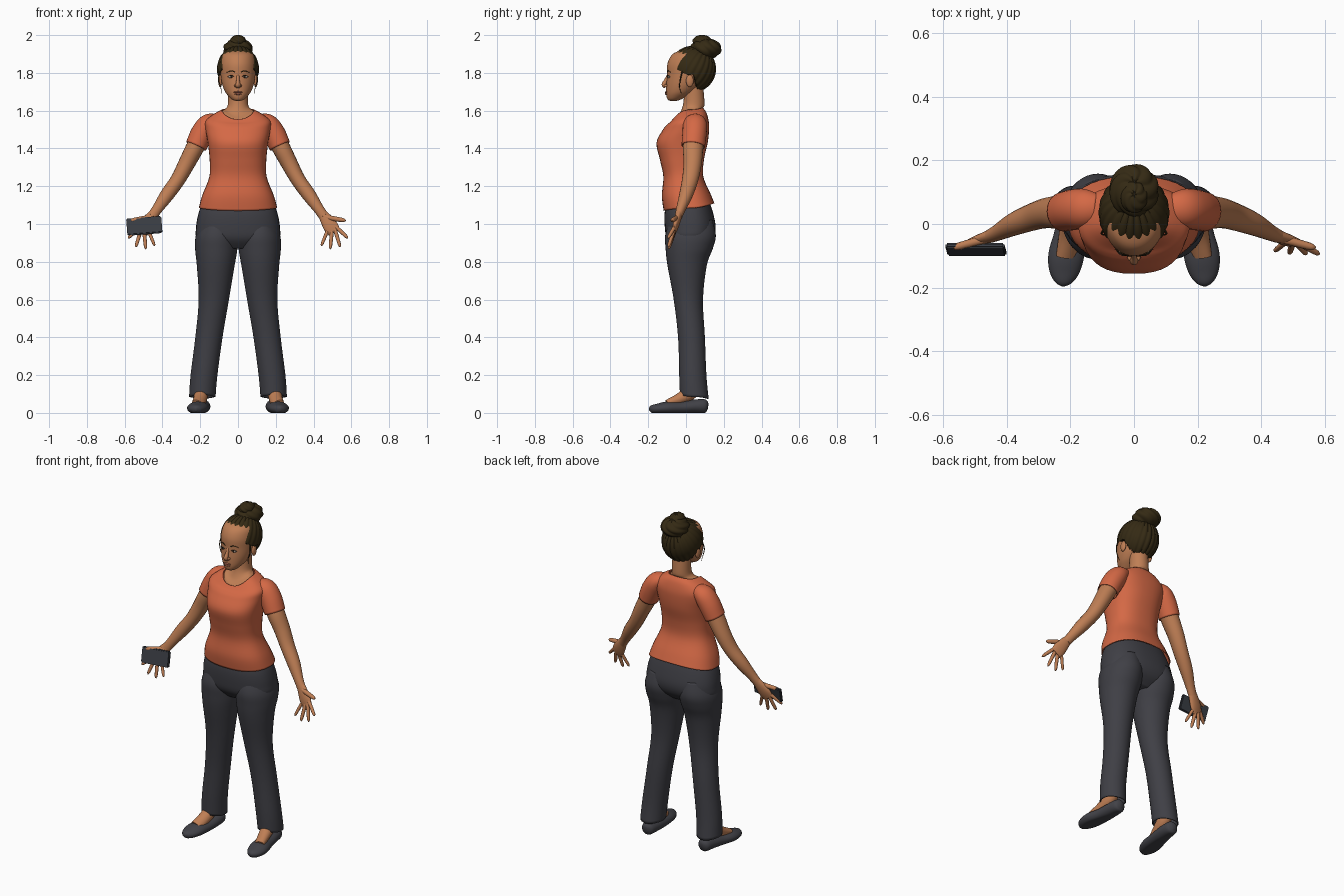
import bpy
import bmesh
import math
from mathutils import Matrix, Vector

cube = bpy.data.objects.get("Cube")
if cube:
    bpy.data.objects.remove(cube)


def material(name, *rgb):
    mat = bpy.data.materials.new(name)
    mat.use_nodes = True
    mat.diffuse_color = (*rgb, 1)
    mat.node_tree.nodes["Principled BSDF"].inputs["Base Color"].default_value = (*rgb, 1)
    return mat


SKIN = material("warm skin", .52, .21, .09)
HAIR = material("dark brown hair", .035, .023, .007)
SHIRT = material("orange cloth", .66, .14, .06)
TROUSER = material("charcoal cloth", .05, .05, .06)
SHOE = material("dark shoe", .055, .055, .065)
PHONE = material("slate phone", .04, .045, .055)
LIP = material("lip", .40, .13, .075)
WHITE = material("eye white", .45, .38, .33)
DARK = material("iris brown", .03, .018, .01)


def finish(name, bm, mat, mirror=False, shell=0):
    """Turn a bmesh into a smooth object, optionally mirrored or thickened."""
    bmesh.ops.recalc_face_normals(bm, faces=bm.faces)
    mesh = bpy.data.meshes.new(name)
    bm.to_mesh(mesh)
    bm.free()
    mesh.materials.append(mat)
    mesh.shade_smooth()
    mesh.set_sharp_from_angle(angle=math.radians(50))
    obj = bpy.data.objects.new(name, mesh)
    bpy.context.collection.objects.link(obj)
    if shell:
        mod = obj.modifiers.new("thickness", "SOLIDIFY")
        mod.thickness = shell
        mod.offset = -1
    if mirror:
        mod = obj.modifiers.new("other side", "MIRROR")
        mod.use_mirror_merge = False
    return obj


def spline(rows, steps):
    """Smooth interpolation through rows of numbers."""
    out = []
    last = len(rows) - 1
    for i in range(last):
        a, b, c, d = (rows[max(0, min(last, i + k))] for k in (-1, 0, 1, 2))
        for s in range(steps):
            t = s / steps
            out.append([q + t / 2 * (r - p + t * (2 * p - 5 * q + 4 * r - w + t * (3 * (q - r) + w - p)))
                        for p, q, r, w in zip(a, b, c, d)])
    return out + [list(rows[-1])]


def bridge(rings, cap):
    bm = bmesh.new()
    loops = [[bm.verts.new(p) for p in ring] for ring in rings]
    n = len(loops[0])
    for lo, hi in zip(loops, loops[1:]):
        for j in range(n):
            k = (j + 1) % n
            bm.faces.new((lo[j], lo[k], hi[k], hi[j]))
    if cap:
        bm.faces.new(loops[0])
        bm.faces.new(loops[-1])
    return bm


def circle(n, power=1):
    for j in range(n):
        a = math.tau * j / n
        yield [math.copysign(abs(v) ** power, v) for v in (math.cos(a), math.sin(a))]


def stack(name, mat, rows, power=1, cap=True, n=40, **kw):
    """Rows: height, centre x, half width, front y, back y, front dip, back rise."""
    rows = [tuple(r) + (0,) * (7 - len(r)) for r in rows]
    rings = []
    for z, cx, rx, front, back, dip, rise in spline(rows, 5):
        rings.append([(cx + rx * c, (front + back) / 2 + s * (back - front) / 2,
                       z + s * s * (rise if s > 0 else dip)) for c, s in circle(n, power)])
    return finish(name, bridge(rings, cap), mat, **kw)


def tube(name, mat, rows, cap=True, n=20, floor=False, **kw):
    """Rows: x, y, z, width radius, depth radius, swept along the path."""
    rows = spline(rows, 5)
    pts = [Vector(r[:3]) for r in rows]
    rings = []
    for i, (p, r) in enumerate(zip(pts, rows)):
        t = (pts[min(i + 1, len(pts) - 1)] - pts[max(i - 1, 0)]).normalized()
        side = t.cross(Vector((0, 0, 1) if floor else (0, 1, 0))).normalized()
        up = side.cross(t)
        ring = [p + side * r[3] * c + up * r[4] * s for c, s in circle(n)]
        if floor:
            for v in ring:
                v.z = max(v.z, 0)
        rings.append(ring)
    return finish(name, bridge(rings, cap), mat, **kw)


def ball(name, mat, centre, size, tilt=0, shape=None, n=24, **kw):
    """Ellipsoid; shape(vertex) may reshape the unit sphere first."""
    bm = bmesh.new()
    bmesh.ops.create_uvsphere(bm, u_segments=n * 2, v_segments=n, radius=1)
    for v in bm.verts:
        if shape:
            v.co *= shape(v.co)
    bm.transform(Matrix.Translation(centre) @ Matrix.Diagonal((*size, 1)) @ Matrix.Rotation(tilt, 4, "X"))
    return finish(name, bm, mat, **kw)


# Shirt body and sleeves
stack("shirt_body", SHIRT, [
    (1.085, 0, .208, -.118, .15, -.015, .025), (1.15, 0, .19, -.128, .13, 0, .01),
    (1.25, 0, .152, -.12, .092), (1.34, 0, .15, -.138, .095), (1.43, 0, .16, -.156, .115),
    (1.50, 0, .172, -.122, .122), (1.545, 0, .172, -.102, .12, -.02, 0),
    (1.578, 0, .135, -.086, .108, -.04, .012), (1.605, 0, .088, -.07, .09, -.05, .01)],
    power=.82, cap=False, shell=.006)
tube("sleeve", SHIRT, [(.11, .048, 1.55, .035, .045), (.155, .048, 1.53, .054, .062),
                       (.19, .045, 1.48, .06, .064), (.222, .038, 1.412, .057, .062)],
     cap=False, n=28, mirror=True, shell=.005)

# Trousers
stack("trouser_hips", TROUSER, [
    (1.13, 0, .18, -.095, .12), (1.06, 0, .208, -.113, .143), (.98, 0, .222, -.112, .157),
    (.92, 0, .212, -.1, .14), (.87, 0, .1, -.06, .09)], power=.85)
stack("trouser_leg", TROUSER, [
    (1.02, .11, .08, -.085, .14), (.94, .113, .11, -.11, .158), (.87, .115, .112, -.108, .142),
    (.78, .118, .1, -.098, .11), (.6, .128, .08, -.065, .09), (.4, .154, .072, -.042, .1),
    (.2, .18, .071, -.036, .108), (.085, .189, .07, -.032, .12, .01, -.01)],
    cap=False, mirror=True, shell=.006)

# Feet and slip-on shoes
tube("foot", SKIN, [(.19, .045, .2, .038, .042), (.192, .03, .12, .038, .042),
                    (.2, -.03, .075, .036, .032), (.212, -.1, .045, .034, .022)], mirror=True)
tube("shoe", SHOE, [
    (.188, .117, .035, .012, .015), (.189, .1, .036, .036, .036), (.192, .04, .034, .046, .036),
    (.2, -.03, .028, .05, .034), (.213, -.1, .026, .056, .034), (.219, -.15, .022, .047, .027),
    (.222, -.182, .02, .028, .02), (.223, -.195, .018, .006, .008)],
    n=28, floor=True, mirror=True)

# Arms, palms and fingers
tube("arm", SKIN, [
    (.17, .05, 1.51, .045, .052), (.225, .038, 1.41, .048, .054), (.272, .035, 1.32, .044, .048),
    (.318, .022, 1.235, .039, .043), (.375, 0, 1.155, .037, .036), (.427, -.027, 1.08, .028, .025),
    (.455, -.04, 1.04, .027, .02)], mirror=True)
tube("palm", SKIN, [(.443, -.034, 1.06, .024, .018), (.47, -.046, 1.02, .034, .018),
                    (.492, -.056, .985, .039, .015), (.51, -.064, .957, .034, .009)], mirror=True)
digits = {
    "thumb": ((.468, -.048, 1.035), (.57, -.075, 1.018), .013),
    "index_finger": ((.522, -.062, .982), (.582, -.095, .925), .010),
    "middle_finger": ((.514, -.064, .968), (.541, -.094, .878), .010),
    "ring_finger": ((.497, -.063, .96), (.488, -.092, .867), .010),
    "little_finger": ((.474, -.058, .965), (.441, -.085, .884), .009)}
for name, (base, tip, r) in digits.items():
    a, b = Vector(base), Vector(tip)
    tube(name, SKIN, [(*a.lerp(b, t), r * k, r * k) for t, k in
                      ((-.15, 1), (.3, 1), (.6, .95), (.88, .8), (1, .25))], n=12, mirror=True)

# Phone held in the right hand
bm = bmesh.new()
bmesh.ops.create_cube(bm, size=1)
bm.transform(Matrix.Diagonal((.186, .018, .092, 1)))
bmesh.ops.bevel(bm, geom=bm.edges[:], offset=.005, segments=2, affect="EDGES")
bm.transform(Matrix.Translation((-.496, -.08, .99)) @ Matrix.Rotation(-.08, 4, "Y") @ Matrix.Rotation(-.28, 4, "X"))
finish("phone", bm, PHONE)

# Neck and head
stack("neck", SKIN, [
    (1.57, 0, .085, -.066, .08, -.05, .01), (1.598, 0, .084, -.066, .084, -.05, .01),
    (1.612, 0, .064, -.035, .092, -.03, .005), (1.64, 0, .053, -.014, .098), (1.74, 0, .052, -.01, .09)])
stack("head", SKIN, [
    (1.652, 0, .012, -.083, -.05), (1.658, 0, .03, -.096, -.03), (1.675, 0, .049, -.103, .005),
    (1.70, 0, .068, -.105, .045), (1.74, 0, .084, -.104, .085), (1.79, 0, .092, -.1, .11),
    (1.85, 0, .094, -.098, .13), (1.9, 0, .078, -.07, .11), (1.925, 0, .03, -.01, .06)])

# Face details
tube("nose", SKIN, [(0, -.092, 1.79, .008, .008), (0, -.105, 1.762, .009, .010),
                    (0, -.116, 1.738, .013, .013), (0, -.108, 1.724, .012, .008)], n=16)
ball("nostril_wing", SKIN, (.012, -.106, 1.732), (.008, .011, .008), n=10, mirror=True)
ball("upper_lip", LIP, (0, -.104, 1.698), (.023, .008, .005), n=12)
ball("lower_lip", LIP, (0, -.104, 1.689), (.019, .008, .006), n=12)
ball("eye", WHITE, (.036, -.089, 1.779), (.016, .008, .007), n=12, mirror=True)
ball("iris", DARK, (.035, -.0945, 1.779), (.006, .004, .006), n=10, mirror=True)
tube("upper_eyelid", DARK, [(.019, -.096, 1.779, .001, .001), (.035, -.099, 1.787, .002, .002),
                            (.054, -.086, 1.78, .001, .001)], n=8, mirror=True)
tube("eyebrow", HAIR, [(.016, -.099, 1.803, .002, .002), (.036, -.094, 1.811, .003, .002),
                       (.06, -.079, 1.802, .001, .001)], n=8, mirror=True)
ball("ear", SKIN, (.094, .02, 1.757), (.011, .02, .032), tilt=.2, n=12, mirror=True)


# Swept-back hair: grooves run to the bun, the face area sinks under the skin
def swept_hair(co):
    p = Matrix.Rotation(-.5, 3, "X") @ co
    x, y, z = p.x * .11, p.y * .125 + .035, p.z * .125 + 1.82
    hairline = 1.872 - 8 * x * x
    face = y < .035 + (1.785 - z) * .3 and z < hairline
    groove = abs(math.sin(11 * math.atan2(co.x, co.y)))
    return .7 if face else .97 + .045 * groove


def coil(co):
    return .93 + .1 * abs(math.sin(3 * math.atan2(co.y, co.x) + 4 * co.z))


ball("hair", HAIR, (0, .035, 1.82), (.11, .123, .122), tilt=-.5, shape=swept_hair, n=56)
ball("bun", HAIR, (0, .105, 1.927), (.077, .082, .055), tilt=-.3, shape=coil, n=32)
ball("bun_knot", HAIR, (0, .085, 1.968), (.042, .05, .032), tilt=-.2, shape=coil, n=24)
tube("loose_strand", HAIR, [(.096, -.02, 1.81, .004, .004), (.102, -.03, 1.765, .003, .003),
                            (.092, -.034, 1.725, .002, .002), (.085, -.024, 1.69, .001, .001)],
     n=8, mirror=True)
